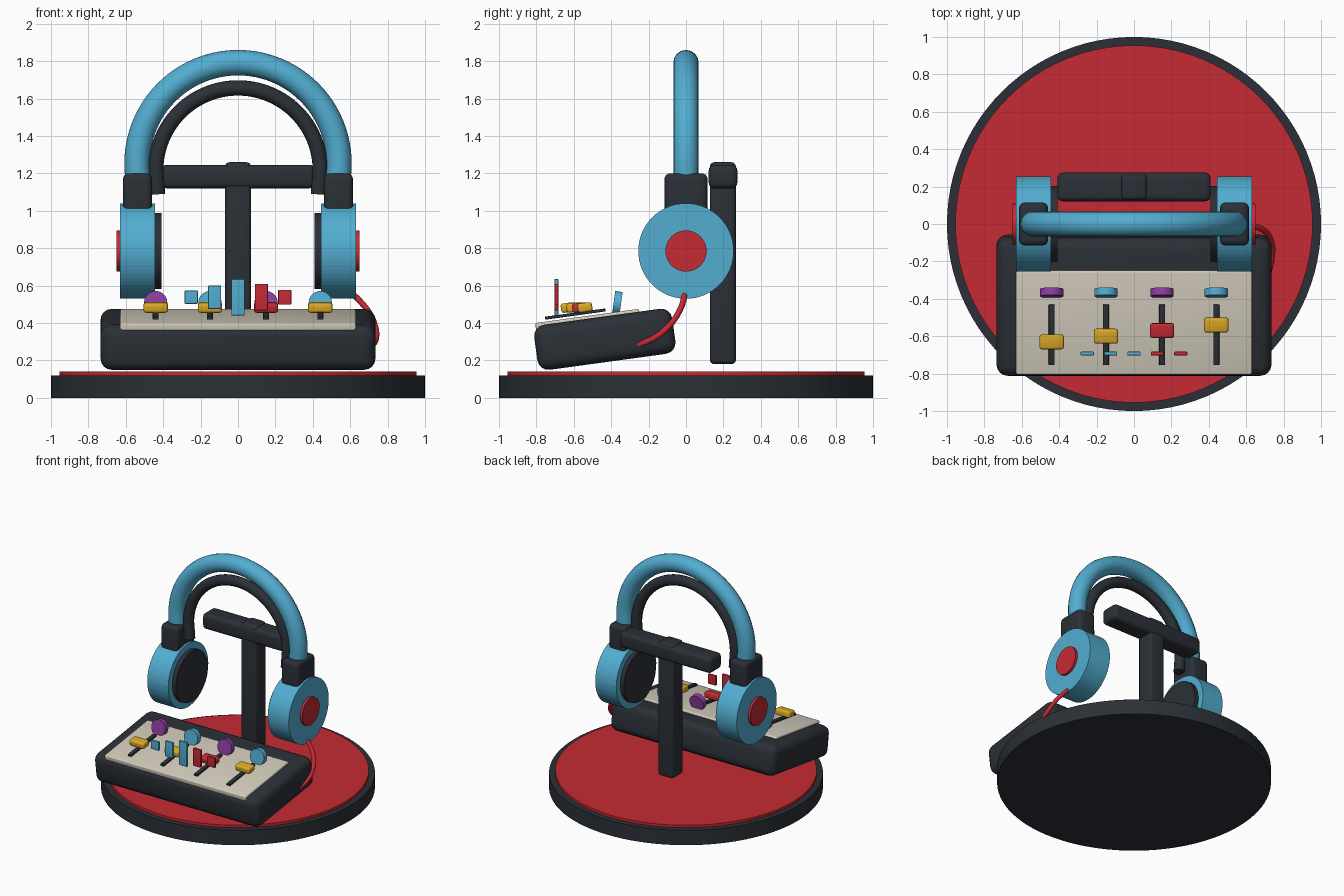
import bpy
from math import radians, pi, sin, cos

if "Cube" in bpy.data.objects:
    bpy.data.objects.remove(bpy.data.objects["Cube"])

TILT = radians(7.8)


def material(name, rgb):
    m = bpy.data.materials.new(name)
    m.diffuse_color = (*rgb, 1)
    m.use_nodes = True
    m.node_tree.nodes["Principled BSDF"].inputs["Base Color"].default_value = m.diffuse_color
    return m


DARK = material("charcoal", (0.024, 0.03, 0.038))
CYAN = material("sky_blue", (0.085, 0.42, 0.64))
RED = material("red", (0.56, 0.023, 0.033))
CREAM = material("cream", (0.66, 0.61, 0.51))
GOLD = material("gold", (0.72, 0.4, 0.02))
PURPLE = material("purple", (0.27, 0.05, 0.36))


def finish(o, name, mat, smooth=True):
    o.name = name
    o.data.materials.append(mat)
    if smooth:
        bpy.ops.object.shade_smooth_by_angle(angle=radians(35))
    return o


def box(name, loc, size, mat, bevel=0.0, tilt=0.0):
    bpy.ops.mesh.primitive_cube_add(size=1, location=loc)
    o = bpy.context.object
    o.scale = size
    bpy.ops.object.transform_apply(location=False, rotation=False, scale=True)
    o.rotation_euler.x = tilt
    if bevel:
        b = o.modifiers.new("bevel", 'BEVEL')
        b.width, b.segments = bevel, 4
        bpy.ops.object.modifier_apply(modifier="bevel")
    return finish(o, name, mat)


def disc(name, loc, r, depth, mat, rot=(0, 0, 0), sides=64, smooth=False):
    bpy.ops.mesh.primitive_cylinder_add(vertices=sides, radius=r, depth=depth,
                                        location=loc, rotation=rot)
    return finish(bpy.context.object, name, mat, smooth)


def tube(name, points, r, mat, kind='POLY'):
    c = bpy.data.curves.new(name, 'CURVE')
    c.dimensions = '3D'
    c.bevel_depth, c.bevel_resolution, c.use_fill_caps = r, 6, True
    s = c.splines.new(kind)
    if kind == 'BEZIER':
        s.bezier_points.add(len(points) - 1)
        for bp, p in zip(s.bezier_points, points):
            bp.co = p
            bp.handle_left_type = bp.handle_right_type = 'AUTO'
    else:
        s.points.add(len(points) - 1)
        for sp, p in zip(s.points, points):
            sp.co = (*p, 1)
    o = bpy.data.objects.new(name, c)
    bpy.context.collection.objects.link(o)
    bpy.ops.object.select_all(action='DESELECT')
    o.select_set(True)
    bpy.context.view_layer.objects.active = o
    bpy.ops.object.convert(target='MESH')
    return finish(bpy.context.object, name, mat)


def arch(r, z_centre, foot_x, foot_z, n=48):
    arc = [(-r * cos(pi * i / n), 0, z_centre + r * sin(pi * i / n))
           for i in range(n + 1)]
    return [(-foot_x, 0, foot_z)] + arc + [(foot_x, 0, foot_z)]


# Round display base
disc("base", (0, 0, 0.06), 1.0, 0.12, DARK, sides=96)
disc("base_top", (0, 0, 0.125), 0.955, 0.03, RED, sides=96)

# Headphone stand
box("stand_post", (0, 0.197, 0.72), (0.14, 0.14, 1.08), DARK, 0.025)
box("stand_crossbar", (0, 0.198, 1.183), (0.82, 0.153, 0.126), DARK, 0.03)

# Mixer body and panel
box("mixer_body", (0, -0.434, 0.313), (1.47, 0.745, 0.243), DARK, 0.06, TILT)
box("mixer_panel", (0, -0.526, 0.415), (1.26, 0.56, 0.046), CREAM, 0.01, TILT)

# Fader slots, caps and upright knobs
for i, (x, y) in enumerate([(-0.44, -0.63), (-0.15, -0.6), (0.15, -0.57), (0.44, -0.54)]):
    box(f"fader_slot_{i}", (x, -0.592, 0.448), (0.032, 0.325, 0.016), DARK, 0.003, TILT)
    box(f"fader_cap_{i}", (x, y, 0.483), (0.13, 0.078, 0.05),
        RED if i == 2 else GOLD, 0.014, TILT)
    disc(f"knob_{i}", (x, -0.367, 0.507), 0.062, 0.04, CYAN if i % 2 else PURPLE,
         (pi / 2 - TILT, 0, 0), 32)

# Level meter bars
for i, h in enumerate([0.07, 0.125, 0.195, 0.142, 0.078]):
    box(f"meter_bar_{i}", (-0.25 + 0.125 * i, -0.693, 0.538), (0.07, 0.02, h),
        CYAN if i < 3 else RED, 0.004)

# Headphone cups with cushions, caps and yokes
for side, s in (("left", -1), ("right", 1)):
    along_x = (0, pi / 2, 0)
    disc(f"{side}_ear_cup", (s * 0.537, 0, 0.785), 0.255, 0.187, CYAN, along_x)
    disc(f"{side}_cushion", (s * 0.44, 0, 0.785), 0.203, 0.06, DARK, along_x)
    disc(f"{side}_cup_badge", (s * 0.639, 0, 0.785), 0.11, 0.022, RED, along_x, 48)
    box(f"{side}_yoke", (s * 0.537, 0, 1.08), (0.155, 0.23, 0.24), DARK, 0.03)

# Headband and inner padding
tube("headband", arch(0.54, 1.252, 0.535, 1.15), 0.068, CYAN)
tube("inner_band", arch(0.44, 1.217, 0.43, 1.088), 0.041, DARK)

# Cable from right cup to mixer
tube("cable", [(0.59, 0, 0.58), (0.695, -0.035, 0.465), (0.735, -0.1, 0.375),
               (0.738, -0.17, 0.32), (0.715, -0.28, 0.275)], 0.016, RED, 'BEZIER')
